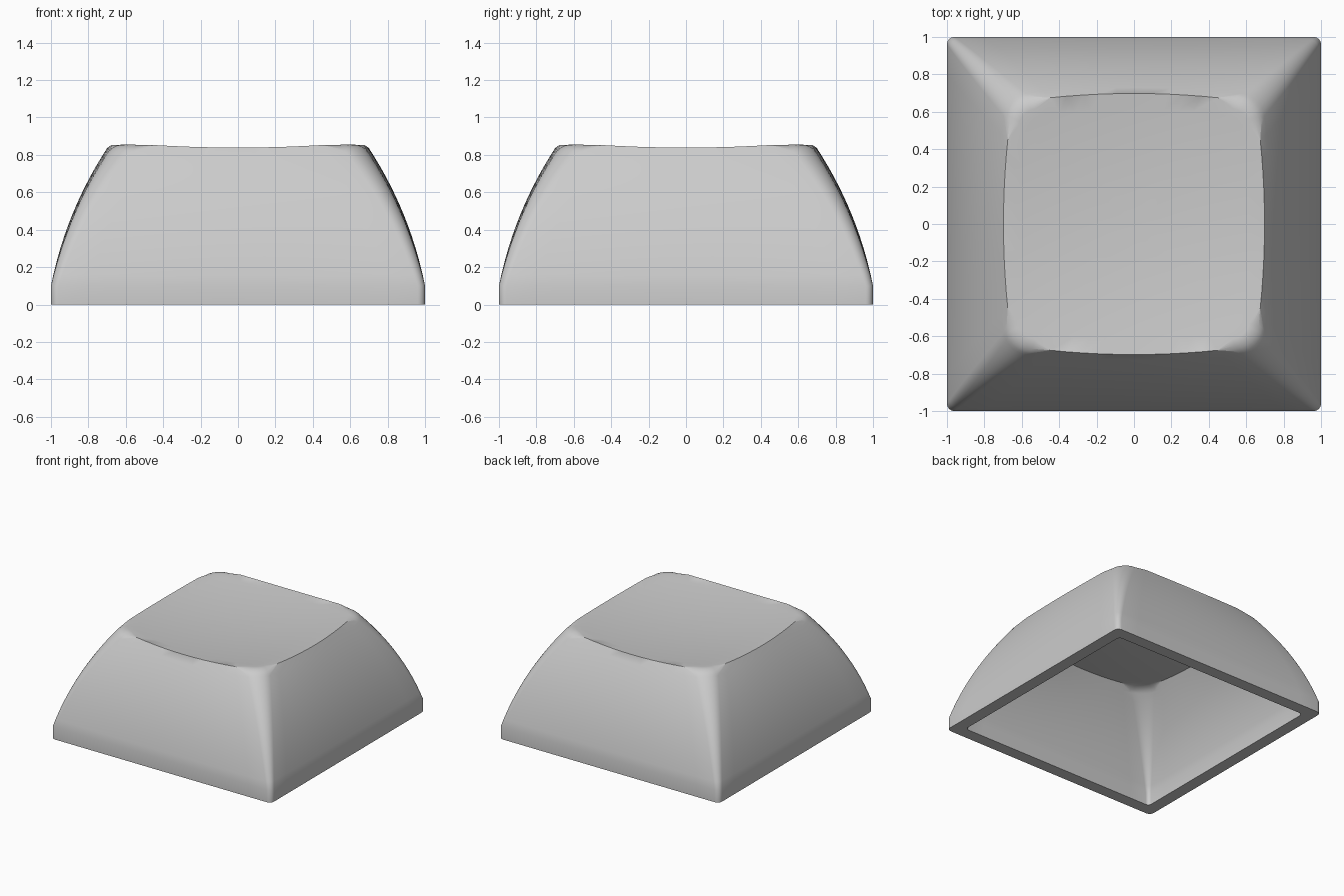
import bpy, bmesh, math

if "Cube" in bpy.data.objects:
    bpy.data.objects.remove(bpy.data.objects["Cube"])

SIDE, ARC = 12, 6   # segments per straight side and per corner


def outline(w, r, b):
    """Rounded square of half-width w, corner radius r, sides bowed by b."""
    pts = []
    for q in range(4):
        c, s = round(math.cos(q * math.pi / 2)), round(math.sin(q * math.pi / 2))
        local = [(w, (w - r) * (2 * i / SIDE - 1)) for i in range(SIDE)]
        for i in range(ARC):
            a = math.pi / 2 * i / ARC
            local.append((w - r + r * math.cos(a), w - r + r * math.sin(a)))
        for x, y in local:
            x, y = x * (1 - b * (y / w) ** 2 / w), y * (1 - b * (x / w) ** 2 / w) if abs(y) > w - r else y * (1 - b / w)
            pts.append((c * x - s * y, s * x + c * y))
    return pts


def shell_rings(inset, dish_z, r_base):
    """Rings from the base, up the curved wall, then in across the dish."""
    def dish(x, y):
        return dish_z + 0.08 * (x * x + y * y)
    rings = [[(x, y, 0) for x, y in outline(1 - inset, r_base, 0)]]
    n = 14
    for i in range(n + 1):
        t = i / n
        w = 1 - inset - 0.155 * t - 0.147 * t * t
        o = outline(w, r_base + (0.12 - r_base) * t, 0.048 * t)
        rings.append([(x, y, 0.1 + t * (dish(x, y) - 0.1)) for x, y in o])
    ridge = len(rings) - 1
    for k in (0.88, 0.72, 0.54, 0.36, 0.18):
        rings.append([(x * k, y * k, dish(x * k, y * k)) for x, y in o])
    return rings, ridge, dish_z


bm = bmesh.new()
bases, ridge_edges = [], []
# Outer skin and hollow underside
for inset, dish_z, r_base, flip in ((0, 0.80, 0.04, False), (0.1, 0.69, 0.03, True)):
    rings, ridge, top = shell_rings(inset, dish_z, r_base)
    vs = [[bm.verts.new(p) for p in ring] for ring in rings]
    n = len(vs[0])
    for lo, hi in zip(vs, vs[1:]):
        for i in range(n):
            j = (i + 1) % n
            bm.faces.new((lo[i], lo[j], hi[j], hi[i]))
    mid = bm.verts.new((0, 0, top))
    for i in range(n):
        bm.faces.new((vs[-1][i], vs[-1][(i + 1) % n], mid))
    ridge_edges += [bm.edges.get((vs[ridge][i], vs[ridge][(i + 1) % n])) for i in range(n)]
    bases.append(vs[0])

# Flat bottom rim
a, b = bases
for i in range(len(a)):
    j = (i + 1) % len(a)
    bm.faces.new((a[i], b[i], b[j], a[j]))

# Softened top edge
bmesh.ops.bevel(bm, geom=ridge_edges, offset=0.05, segments=5, profile=0.5, affect='EDGES')
bmesh.ops.recalc_face_normals(bm, faces=bm.faces[:])

me = bpy.data.meshes.new("keycap_shell")
bm.to_mesh(me)
bm.free()
ob = bpy.data.objects.new("keycap_shell", me)
bpy.context.collection.objects.link(ob)
bpy.context.view_layer.objects.active = ob
ob.select_set(True)
bpy.ops.object.shade_smooth_by_angle(angle=math.radians(35))
